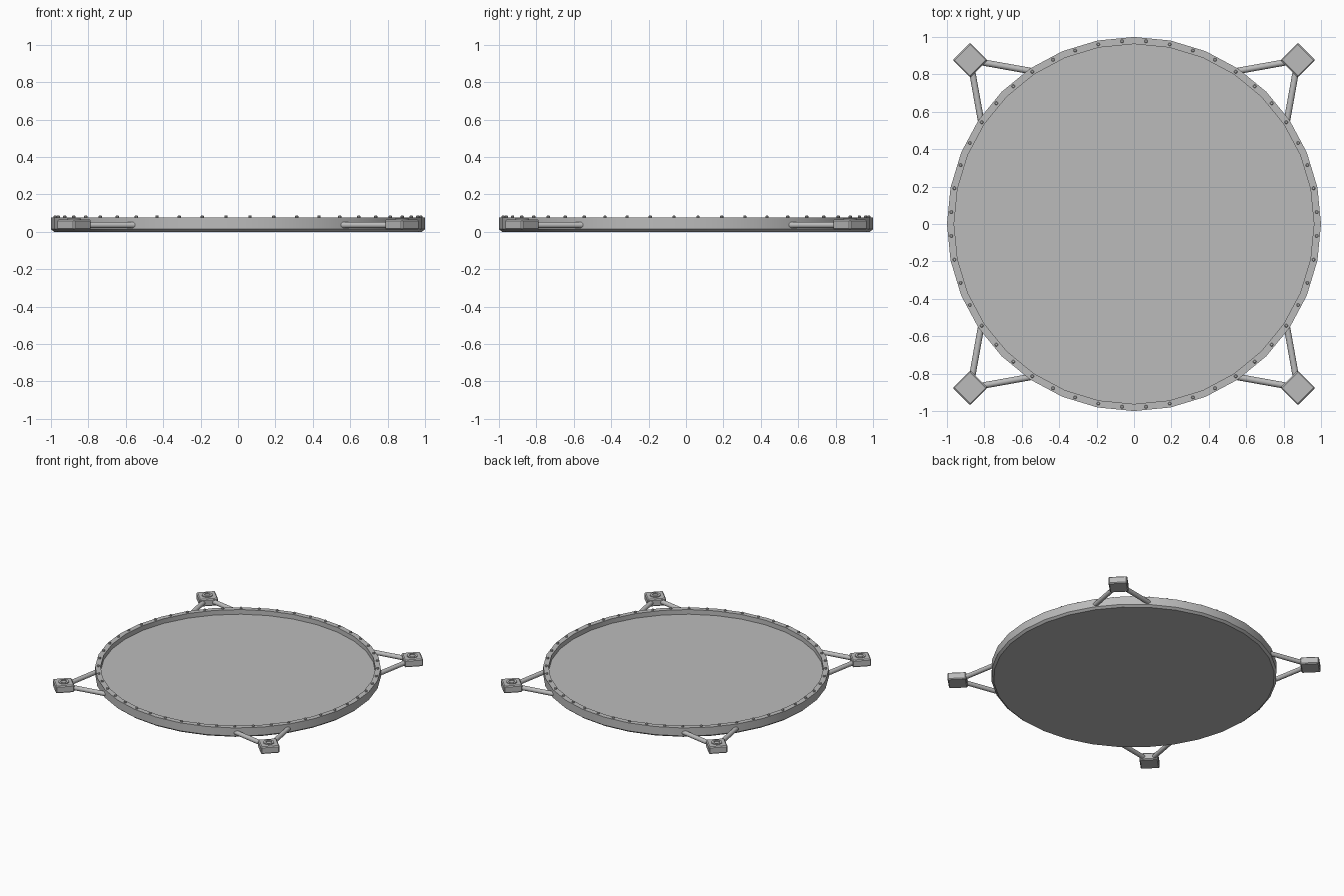
import bpy, bmesh, math
from mathutils import Vector, Matrix

if "Cube" in bpy.data.objects:
    bpy.data.objects.remove(bpy.data.objects["Cube"])

grey = bpy.data.materials.new("plain grey metal")
grey.diffuse_color = (0.5, 0.5, 0.5, 1)
grey.use_nodes = True
grey.node_tree.nodes["Principled BSDF"].inputs["Base Color"].default_value = grey.diffuse_color


def finish(name, bm):
    """Turn a bmesh into a smooth-by-angle object."""
    bmesh.ops.recalc_face_normals(bm, faces=bm.faces)
    for f in bm.faces:
        f.smooth = True
    for e in bm.edges:
        e.smooth = len(e.link_faces) == 2 and e.calc_face_angle(0) < math.radians(30)
    me = bpy.data.meshes.new(name)
    bm.to_mesh(me)
    bm.free()
    me.materials.append(grey)
    ob = bpy.data.objects.new(name, me)
    bpy.context.collection.objects.link(ob)
    return ob


def lathe(bm, profile, sides, centre=(0, 0), caps=True, closed=False):
    """Revolve (radius, z) points about a vertical axis."""
    rings = []
    for r, z in profile:
        rings.append([bm.verts.new((centre[0] + r * math.cos(2 * math.pi * i / sides),
                                    centre[1] + r * math.sin(2 * math.pi * i / sides), z))
                      for i in range(sides)])
    pairs = list(zip(rings, rings[1:]))
    if closed:
        pairs.append((rings[-1], rings[0]))
    for a, b in pairs:
        for i in range(sides):
            j = (i + 1) % sides
            bm.faces.new((a[i], a[j], b[j], b[i]))
    if caps and not closed:
        bm.faces.new(rings[0])
        bm.faces.new(rings[-1])


def rod(bm, p, q, radius, sides=16):
    p, q = Vector(p), Vector(q)
    d = q - p
    m = Matrix.Translation((p + q) / 2) @ d.to_track_quat('Z', 'Y').to_matrix().to_4x4()
    bmesh.ops.create_cone(bm, cap_ends=True, segments=sides, radius1=radius,
                          radius2=radius, depth=d.length, matrix=m)


# Round tray: chamfered foot, rim wall, recessed floor
bm = bmesh.new()
lathe(bm, [(0.983, 0), (1.0, 0.014), (1.0, 0.076), (0.962, 0.076), (0.962, 0.04)], 32)
finish("round_tray", bm)

# Rivets around the rim
bm = bmesh.new()
for i in range(48):
    a = math.radians(3.75 + 7.5 * i)
    lathe(bm, [(0.009, 0.07), (0.009, 0.084), (0.006, 0.087)], 10,
          (0.979 * math.cos(a), 0.979 * math.sin(a)))
finish("rim_rivets", bm)

# Four corner mounts: diamond block, raised socket ring, two struts
C = 0.876
for sx, sy, tag in ((1, 1, "back_right"), (-1, 1, "back_left"),
                    (1, -1, "front_right"), (-1, -1, "front_left")):
    c = (sx * C, sy * C)

    bm = bmesh.new()
    m = (Matrix.Translation((c[0], c[1], 0.038)) @ Matrix.Rotation(math.pi / 4, 4, 'Z')
         @ Matrix.Diagonal((0.132, 0.132, 0.056, 1)))
    bmesh.ops.create_cube(bm, size=1, matrix=m)
    bmesh.ops.bevel(bm, geom=bm.edges[:], offset=0.007, segments=1, affect='EDGES')
    finish("mount_block_" + tag, bm)

    bm = bmesh.new()
    lathe(bm, [(0.037, 0.06), (0.037, 0.072), (0.021, 0.072), (0.021, 0.06)], 20, c, closed=True)
    finish("mount_socket_" + tag, bm)

    bm = bmesh.new()
    for ex, ey in ((0.535, 0.815), (0.815, 0.535)):
        rod(bm, (c[0], c[1], 0.037), (sx * ex, sy * ey, 0.037), 0.017)
    finish("mount_struts_" + tag, bm)
